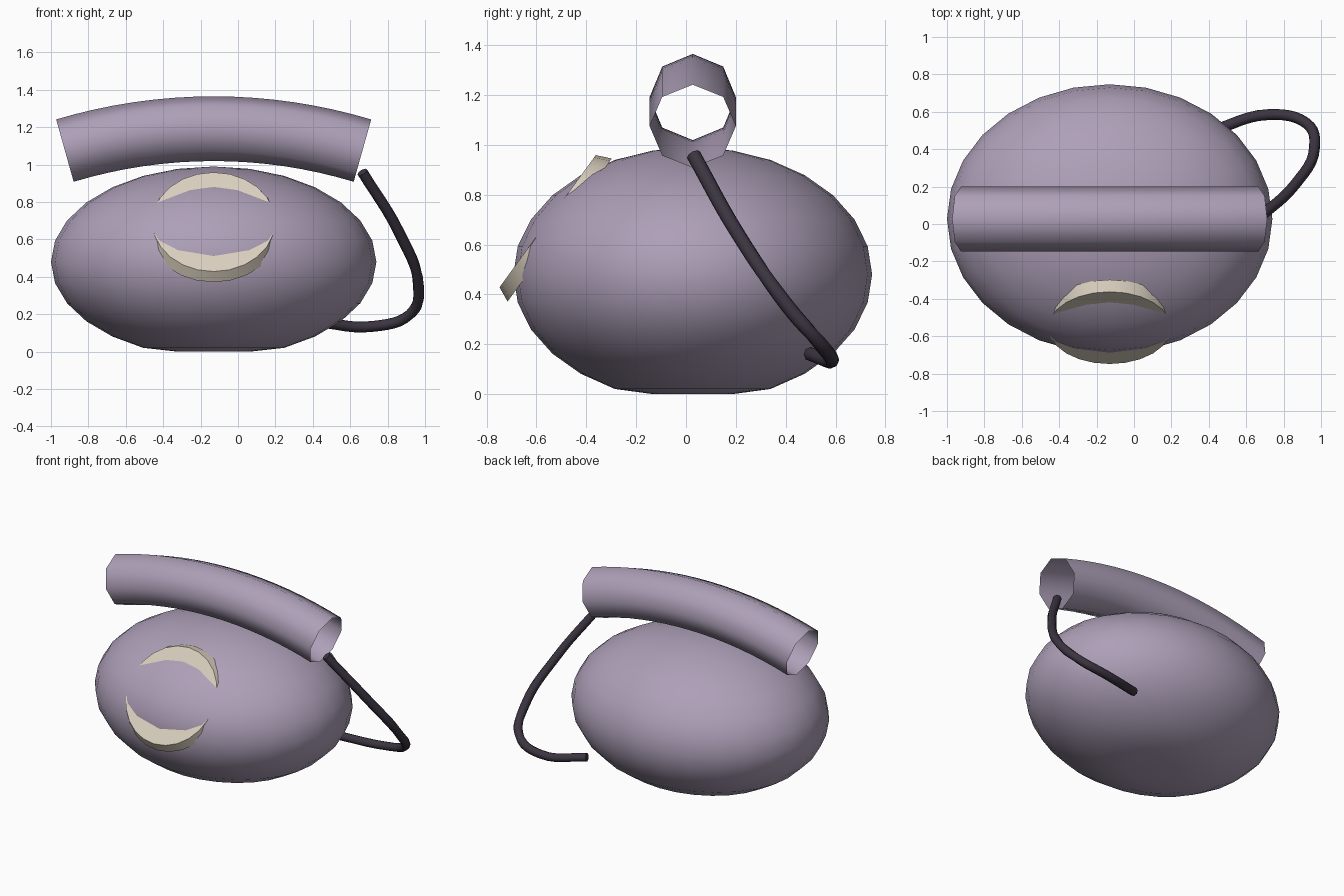
import bpy, bmesh, math
from mathutils import Vector

cube = bpy.data.objects.get("Cube")
if cube:
    bpy.data.objects.remove(cube, do_unlink=True)


def material(name, rgb):
    m = bpy.data.materials.new(name)
    m.use_nodes = True
    m.diffuse_color = (*rgb, 1)
    m.node_tree.nodes["Principled BSDF"].inputs["Base Color"].default_value = (*rgb, 1)
    return m


lilac = material("lilac plastic", (0.42, 0.35, 0.48))
cream = material("cream plastic", (0.70, 0.63, 0.52))
dark = material("dark purple cord", (0.045, 0.035, 0.053))


def mesh_object(name, bm, mat):
    bmesh.ops.recalc_face_normals(bm, faces=bm.faces)
    me = bpy.data.meshes.new(name)
    bm.to_mesh(me)
    bm.free()
    me.materials.append(mat)
    ob = bpy.data.objects.new(name, me)
    bpy.context.collection.objects.link(ob)
    return ob


def select_only(ob):
    bpy.ops.object.select_all(action='DESELECT')
    ob.select_set(True)
    bpy.context.view_layer.objects.active = ob


def tube(name, points, radius, mat, caps, smooth_path):
    """Eight-sided round tube along a path."""
    cu = bpy.data.curves.new(name, 'CURVE')
    cu.dimensions = '3D'
    cu.bevel_depth = radius
    cu.bevel_resolution = 2
    cu.use_fill_caps = caps
    cu.twist_mode = 'Z_UP'
    if smooth_path:
        sp = cu.splines.new('BEZIER')
        sp.bezier_points.add(len(points) - 1)
        for bp, p in zip(sp.bezier_points, points):
            bp.co = p
            bp.handle_left_type = bp.handle_right_type = 'AUTO'
        sp.resolution_u = 6
    else:
        sp = cu.splines.new('POLY')
        sp.points.add(len(points) - 1)
        for q, p in zip(sp.points, points):
            q.co = (*p, 1)
    cu.materials.append(mat)
    ob = bpy.data.objects.new(name, cu)
    bpy.context.collection.objects.link(ob)
    select_only(ob)
    bpy.ops.object.convert(target='MESH')
    ob = bpy.context.object
    bpy.ops.object.shade_smooth_by_angle(angle=math.radians(50))
    return ob


# Body: squashed sphere resting on a flattened underside
bm = bmesh.new()
bmesh.ops.create_uvsphere(bm, u_segments=28, v_segments=14, radius=1)
for v in bm.verts:
    v.co = Vector((v.co.x * 0.87 - 0.13, v.co.y * 0.72 + 0.027, v.co.z * 0.51 + 0.48))
    v.co.z = max(v.co.z, 0)
body = mesh_object("body", bm, lilac)
body.data.shade_smooth()

# Dial: tapered disc leaning back through the front of the body
bm = bmesh.new()
bmesh.ops.create_cone(bm, cap_ends=True, segments=24, radius1=0.355, radius2=0.328, depth=0.06)
dial = mesh_object("dial", bm, cream)
dial.rotation_euler = Vector((0, -0.81, 0.59)).to_track_quat('Z', 'X').to_euler()
dial.location = (-0.13, -0.531, 0.676)
select_only(dial)
bpy.ops.object.shade_smooth_by_angle(angle=math.radians(40))

# Handset: open tube bent along a shallow arc
arc_radius, half_angle, steps = 2.76, math.radians(16.75), 16
arc = []
for i in range(steps + 1):
    a = half_angle * (2 * i / steps - 1)
    arc.append((-0.13 + arc_radius * math.sin(a), 0.027,
                1.192 - arc_radius * (1 - math.cos(a))))
tube("handset", arc, 0.173, lilac, False, False)

# Cord: hangs from the handset and curls behind the body
cord_path = [(0.665, 0.03, 0.96), (0.86, 0.21, 0.64), (0.965, 0.41, 0.35),
             (0.92, 0.54, 0.2), (0.72, 0.585, 0.135), (0.42, 0.5, 0.16)]
tube("cord", cord_path, 0.029, dark, True, True)
